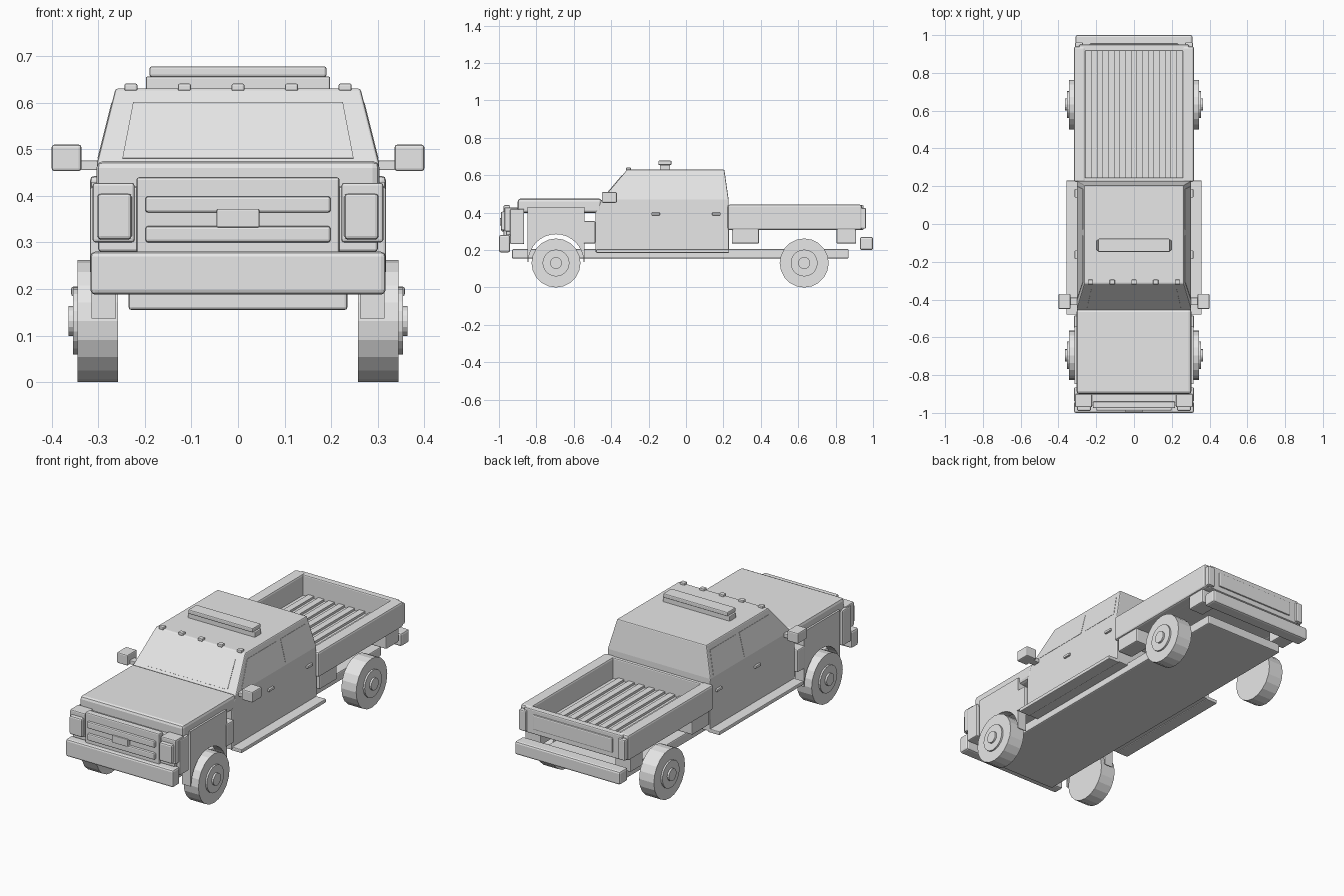
import bpy, bmesh, math
from mathutils import Matrix

cube = bpy.data.objects.get("Cube")
if cube:
    bpy.data.objects.remove(cube, do_unlink=True)

grey = bpy.data.materials.new("light_grey")
grey.use_nodes = True
grey.diffuse_color = (0.8, 0.8, 0.8, 1)
grey.node_tree.nodes["Principled BSDF"].inputs["Base Color"].default_value = (0.8, 0.8, 0.8, 1)


def finish(name, bm, bevel=0.0):
    bmesh.ops.recalc_face_normals(bm, faces=bm.faces)
    mesh = bpy.data.meshes.new(name)
    bm.to_mesh(mesh)
    bm.free()
    mesh.materials.append(grey)
    obj = bpy.data.objects.new(name, mesh)
    bpy.context.collection.objects.link(obj)
    if bevel:
        mod = obj.modifiers.new("Bevel", "BEVEL")
        mod.width = bevel
        mod.segments = 2
        mod.limit_method = "ANGLE"
    return obj


def box(name, x, y, z, bevel=0.006):
    """Box given by its (low, high) range on each axis."""
    bm = bmesh.new()
    bmesh.ops.create_cube(bm, size=1)
    for v in bm.verts:
        v.co = [r[0] if c < 0 else r[1] for c, r in zip(v.co, (x, y, z))]
    return finish(name, bm, bevel)


def wide(name, half, y, z, bevel=0.006):
    return box(name, (-half, half), y, z, bevel)


def pair(name, x, y, z, bevel=0.006):
    box("left_" + name, x, y, z, bevel)
    box("right_" + name, (-x[1], -x[0]), y, z, bevel)


def plate(name, corners, depth):
    """Thin panel extruded from a polygon."""
    bm = bmesh.new()
    face = bm.faces.new([bm.verts.new(c) for c in corners])
    out = bmesh.ops.extrude_face_region(bm, geom=[face])
    for v in out["geom"]:
        if isinstance(v, bmesh.types.BMVert):
            v.co += depth
    return finish(name, bm)


def disc(bm, x0, x1, y, z, radius, sides):
    place = Matrix.Translation(((x0 + x1) / 2, y, z)) @ Matrix.Rotation(math.pi / 2, 4, "Y")
    bmesh.ops.create_cone(bm, cap_ends=True, segments=sides, radius1=radius,
                          radius2=radius, depth=abs(x1 - x0), matrix=place)


# Chassis, bumpers and running boards
wide("chassis", 0.235, (-0.93, 0.87), (0.155, 0.205))
wide("front_bumper", 0.317, (-1.0, -0.94), (0.188, 0.28), 0.01)
wide("rear_bumper", 0.31, (0.93, 1.0), (0.2, 0.27), 0.01)
pair("running_board", (0.29, 0.358), (-0.48, 0.23), (0.185, 0.205), 0.004)

# Wheels with hub and cap
for side, s in (("left", 1), ("right", -1)):
    for end, y in (("front", -0.695), ("rear", 0.632)):
        bm = bmesh.new()
        disc(bm, s * 0.258, s * 0.345, y, 0.131, 0.131, 20)
        disc(bm, s * 0.34, s * 0.354, y, 0.131, 0.072, 20)
        disc(bm, s * 0.35, s * 0.364, y, 0.131, 0.032, 16)
        finish(f"{side}_{end}_wheel", bm)

# Cab: one side profile, narrowing above the beltline
profile = [(-0.485, 0.19), (0.23, 0.19), (0.228, 0.47), (0.205, 0.63),
           (-0.315, 0.63), (-0.45, 0.47), (-0.485, 0.4)]
bm = bmesh.new()
rows = [[bm.verts.new((s * (0.263 if z > 0.6 else 0.303), y, z)) for y, z in profile]
        for s in (-1, 1)]
for row in rows:
    bm.faces.new([row[i] for i in (0, 1, 2, 5, 6)])
    bm.faces.new([row[i] for i in (2, 3, 4, 5)])
n = len(profile)
for i in range(n):
    j = (i + 1) % n
    bm.faces.new([rows[0][i], rows[0][j], rows[1][j], rows[1][i]])
finish("cab", bm, 0.005)


# Windows, as thin panels lying on the cab
def cab_point(s, y, z, lift=0.0):
    return (s * (0.303 - 0.25 * (z - 0.47) + lift), y, z)


def screen_y(z):
    return -0.45 + (z - 0.47) * 0.135 / 0.16


from mathutils import Vector
low, high = 0.48, 0.6
plate("windshield", [(-0.248, screen_y(low), low), (0.248, screen_y(low), low),
                     (0.225, screen_y(high), high), (-0.225, screen_y(high), high)],
      Vector((0, -0.002, 0.0015)))
for side, s in (("left", 1), ("right", -1)):
    for end, spans in (("front", (-0.4, -0.06, -0.06, -0.31)),
                       ("rear", (-0.03, 0.2, 0.185, -0.03))):
        corners = [cab_point(s, y, z) for y, z in zip(spans, (low, low, high, high))]
        plate(f"{side}_{end}_window", corners, Vector((s * 0.0015, 0, 0)))

# Roof marker lights and light bar
for i in range(5):
    x = (i - 2) * 0.115
    box(f"roof_light_{i + 1}", (x - 0.014, x + 0.014), (-0.32, -0.295), (0.625, 0.641), 0.004)
wide("light_bar_base", 0.198, (-0.14, -0.085), (0.625, 0.656), 0.004)
wide("light_bar", 0.19, (-0.148, -0.078), (0.655, 0.678), 0.005)

# Mirrors and door handles
pair("mirror_arm", (0.28, 0.345), (-0.43, -0.39), (0.455, 0.476), 0.003)
pair("mirror", (0.336, 0.4), (-0.45, -0.37), (0.453, 0.51))
for end, y in (("front", -0.185), ("rear", 0.14)):
    pair(end + "_door_handle", (0.3, 0.314), (y, y + 0.045), (0.386, 0.4), 0.003)

# Hood, grille and headlights
wide("hood", 0.304, (-0.9, -0.45), (0.398, 0.475), 0.015)
wide("grille_surround", 0.3, (-0.962, -0.9), (0.28, 0.42))
wide("grille_panel", 0.218, (-0.975, -0.94), (0.27, 0.44))
for i, z in enumerate((0.3, 0.364)):
    wide(f"grille_bar_{i + 1}", 0.199, (-0.988, -0.965), (z, z + 0.035))
wide("grille_plate", 0.046, (-0.995, -0.97), (0.332, 0.371), 0.003)
pair("headlight_housing", (0.222, 0.312), (-0.97, -0.9), (0.3, 0.428))
pair("headlight", (0.228, 0.302), (-0.99, -0.96), (0.306, 0.405), 0.008)
pair("front_corner", (0.24, 0.318), (-0.94, -0.865), (0.232, 0.42))
pair("fender_rear_block", (0.25, 0.318), (-0.55, -0.485), (0.235, 0.355))

# Front fenders with a round wheel arch
arch = [(-0.695 - 0.148 * math.cos(math.pi * i / 16), 0.137 + 0.148 * math.sin(math.pi * i / 16))
        for i in range(17)]
outline = [(-0.847, 0.137)] + arch + [(-0.543, 0.137), (-0.543, 0.43), (-0.847, 0.43)]
for side, s in (("left", 1), ("right", -1)):
    plate(side + "_front_fender", [(s * 0.262, y, z) for y, z in outline],
          Vector((s * 0.052, 0, 0)))

# Cargo bed with slatted floor
wide("bed_floor", 0.29, (0.23, 0.93), (0.31, 0.33), 0)
for i in range(8):
    x = (i - 3.5) * 0.06
    box(f"bed_slat_{i + 1}", (x - 0.017, x + 0.017), (0.245, 0.915), (0.328, 0.342), 0)
pair("bed_wall", (0.257, 0.318), (0.223, 0.94), (0.308, 0.443), 0.01)
wide("bed_front_wall", 0.3, (0.225, 0.245), (0.308, 0.44))
wide("tailgate", 0.29, (0.915, 0.95), (0.308, 0.44))
wide("tailgate_panel", 0.235, (0.94, 0.957), (0.335, 0.415))
pair("tail_light", (0.27, 0.312), (0.93, 0.962), (0.315, 0.425))
pair("bed_front_block", (0.22, 0.31), (0.245, 0.39), (0.235, 0.315))
pair("bed_rear_block", (0.22, 0.31), (0.805, 0.91), (0.235, 0.315))
